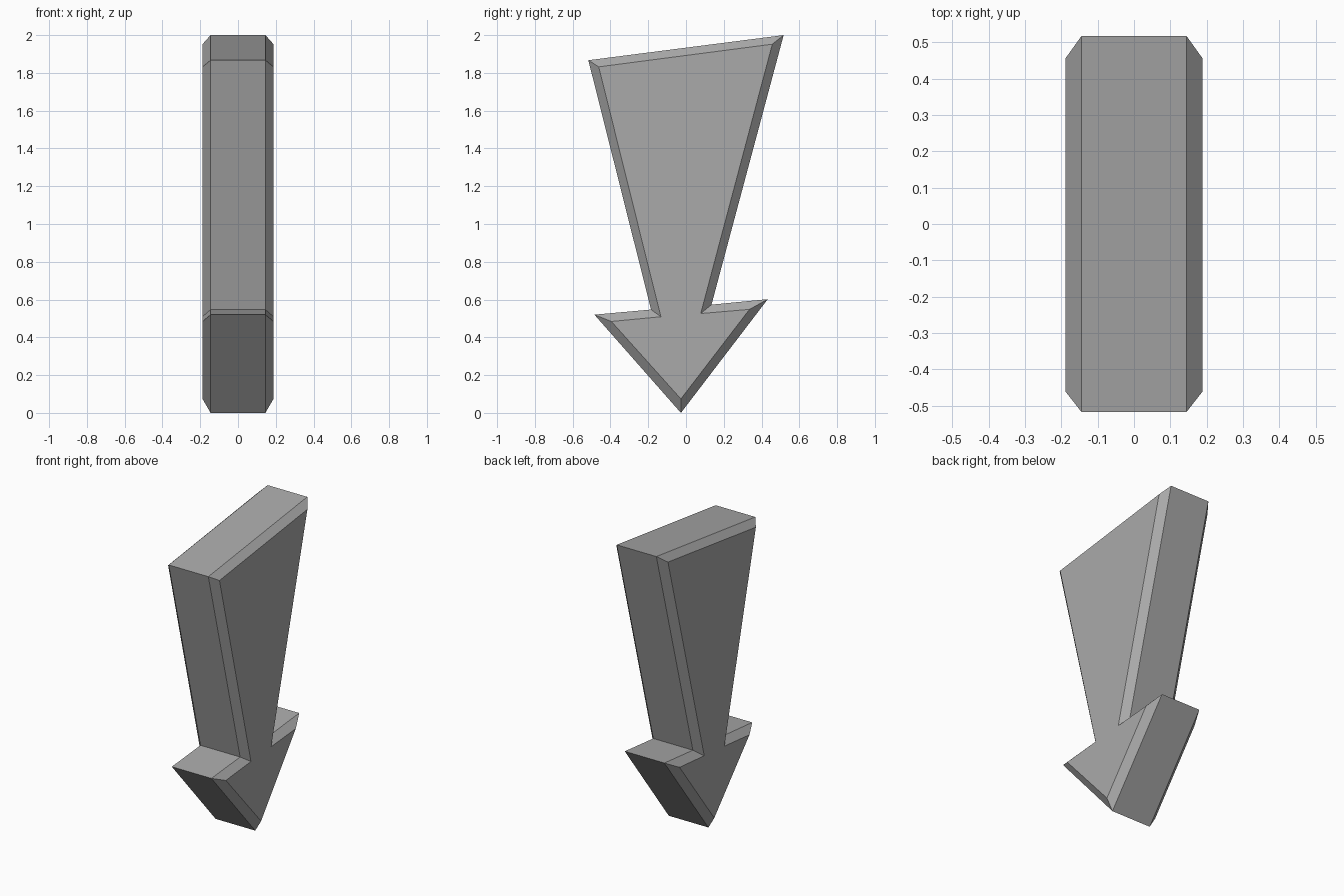
import bpy
import bmesh

cube = bpy.data.objects.get("Cube")
if cube:
    bpy.data.objects.remove(cube, do_unlink=True)

# Single flat grey
grey = bpy.data.materials.new("grey")
grey.use_nodes = True
color = (0.4, 0.4, 0.4, 1)
grey.diffuse_color = color
grey.node_tree.nodes["Principled BSDF"].inputs["Base Color"].default_value = color

# Arrow outline (y, z): full-size rim, and the smaller outline of the side faces
rim = [(-0.517, 1.867), (0.517, 2.0), (0.135, 0.573), (0.433, 0.602),
       (-0.027, 0.0), (-0.485, 0.52), (-0.185, 0.547)]
side = [(-0.462, 1.832), (0.457, 1.952), (0.078, 0.526), (0.336, 0.548),
        (-0.027, 0.074), (-0.395, 0.484), (-0.133, 0.509)]
RIM_X, SIDE_X = 0.145, 0.188

# Loft the outlines across x, giving a slab with chamfered edges
bm = bmesh.new()
sections = [(-SIDE_X, side), (-RIM_X, rim), (RIM_X, rim), (SIDE_X, side)]
rings = [[bm.verts.new((x, y, z)) for y, z in outline] for x, outline in sections]
for a, b in zip(rings, rings[1:]):
    for i in range(len(a)):
        j = (i + 1) % len(a)
        bm.faces.new((a[i], a[j], b[j], b[i]))
bm.faces.new(rings[0])
bm.faces.new(rings[-1])
bmesh.ops.recalc_face_normals(bm, faces=bm.faces)

mesh = bpy.data.meshes.new("down_arrow")
bm.to_mesh(mesh)
bm.free()
mesh.materials.append(grey)
arrow = bpy.data.objects.new("down_arrow", mesh)
bpy.context.collection.objects.link(arrow)
